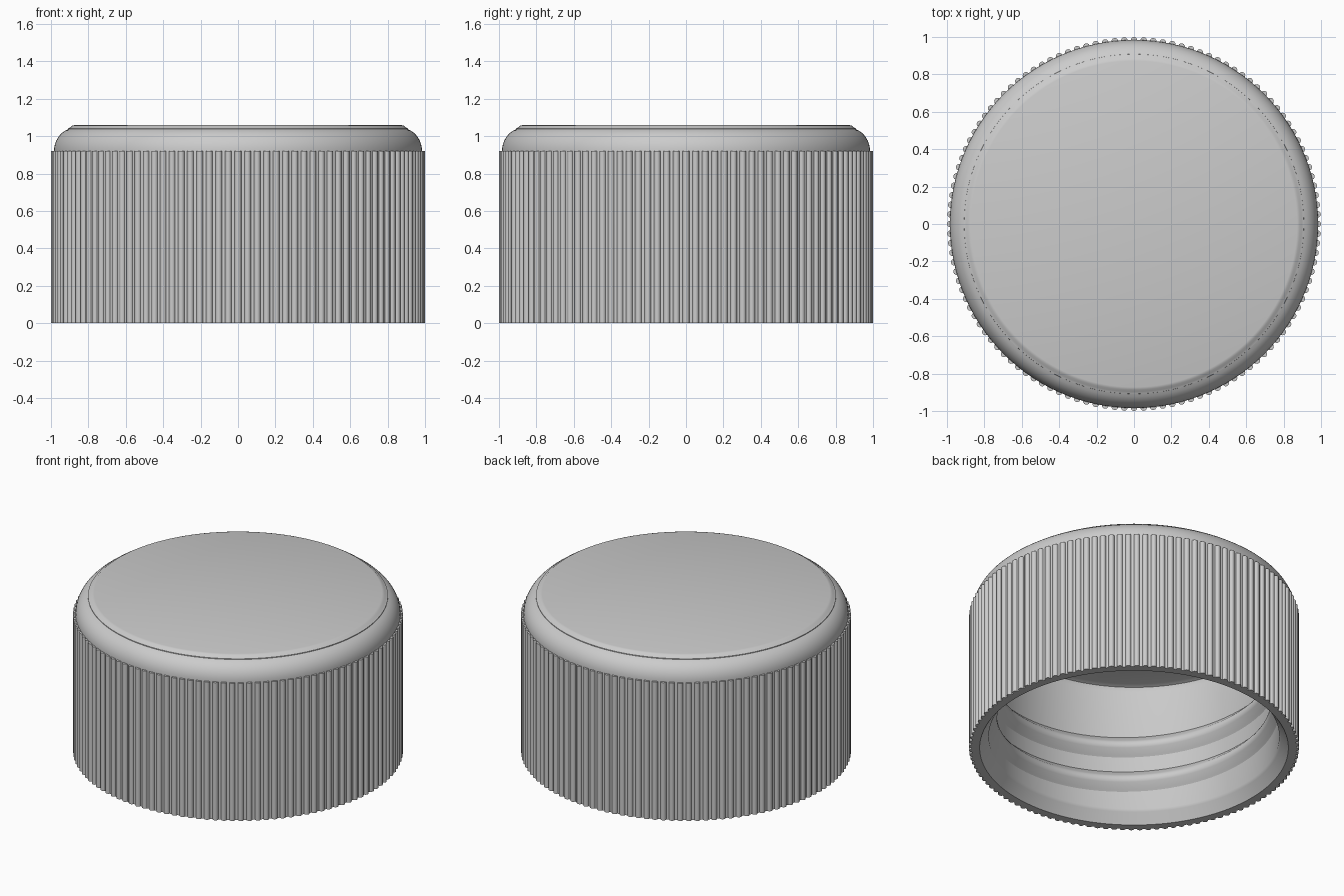
import bpy, bmesh, math
from mathutils import Vector, Matrix

default = bpy.data.objects.get("Cube")
if default:
    bpy.data.objects.remove(default, do_unlink=True)

grey = bpy.data.materials.new("light_grey_plastic")
grey.use_nodes = True
COLOUR = (0.6, 0.6, 0.6, 1)
grey.diffuse_color = COLOUR
grey.node_tree.nodes["Principled BSDF"].inputs["Base Color"].default_value = COLOUR


def finish(bm, name, angle=35):
    bmesh.ops.recalc_face_normals(bm, faces=bm.faces)
    mesh = bpy.data.meshes.new(name)
    bm.to_mesh(mesh)
    bm.free()
    mesh.materials.append(grey)
    obj = bpy.data.objects.new(name, mesh)
    bpy.context.collection.objects.link(obj)
    bpy.ops.object.select_all(action='DESELECT')
    obj.select_set(True)
    bpy.context.view_layer.objects.active = obj
    bpy.ops.object.shade_smooth_by_angle(angle=math.radians(angle))
    return obj


# Hollow cap shell: lathe from the top centre, down the outside, up the inside
BODY = 0.984
profile = [(0, 1.06), (0.872, 1.06), (0.886, 1.056), (0.896, 1.047), (0.908, 1.042)]
for i in range(9):
    a = math.radians(70 - i * 70 / 8)
    profile.append((BODY - 0.115 * (1 - math.cos(a)), 0.92 + 0.125 * math.sin(a)))
profile += [(BODY, 0), (0.935, 0), (0.925, 0.015), (0.89, 0.065), (0.88, 0.08),
            (0.88, 0.9), (0.87, 0.925), (0.845, 0.935), (0, 0.935)]
bm = bmesh.new()
verts = [bm.verts.new((r, 0, z)) for r, z in profile]
edges = [bm.edges.new(pair) for pair in zip(verts, verts[1:])]
bmesh.ops.spin(bm, geom=verts + edges, cent=(0, 0, 0), axis=(0, 0, 1),
               angle=math.tau, steps=180)
bmesh.ops.remove_doubles(bm, verts=bm.verts, dist=0.0005)
finish(bm, "cap_shell")

# Grip ribs: half-round bars around the wall
RIBS, RIB_TOP, STEPS = 120, 0.92, 6
bm = bmesh.new()
for n in range(RIBS):
    turn = Matrix.Rotation(math.tau * n / RIBS, 3, 'Z')
    low, high = [], []
    for i in range(STEPS + 1):
        a = math.pi * (i / STEPS - 0.5)
        x, y = BODY - 0.002 + 0.018 * math.cos(a), 0.018 * math.sin(a)
        low.append(bm.verts.new(turn @ Vector((x, y, 0))))
        high.append(bm.verts.new(turn @ Vector((x, y, RIB_TOP))))
    for i in range(STEPS):
        bm.faces.new((low[i], low[i + 1], high[i + 1], high[i]))
    bm.faces.new(high)
    bm.faces.new(low[::-1])
finish(bm, "grip_ribs", 40)

# Inner screw thread: rounded trapezoid swept down a helix
section = [(0.885, 0.075), (0.872, 0.06), (0.838, 0.025), (0.83, 0.01),
           (0.83, -0.01), (0.838, -0.025), (0.872, -0.06), (0.885, -0.075)]
TURNS, PITCH, PER_TURN = 2.3, 0.24, 120
bm = bmesh.new()
rings = []
for n in range(int(TURNS * PER_TURN) + 1):
    t = n / PER_TURN
    a = math.radians(-23) + math.tau * t
    z = 0.68 - PITCH * t
    rings.append([bm.verts.new((r * math.cos(a), r * math.sin(a), z + h))
                  for r, h in section])
for one, two in zip(rings, rings[1:]):
    for i in range(len(section) - 1):
        bm.faces.new((one[i], one[i + 1], two[i + 1], two[i]))
bm.faces.new(rings[0])
bm.faces.new(rings[-1][::-1])
finish(bm, "screw_thread", 45)
